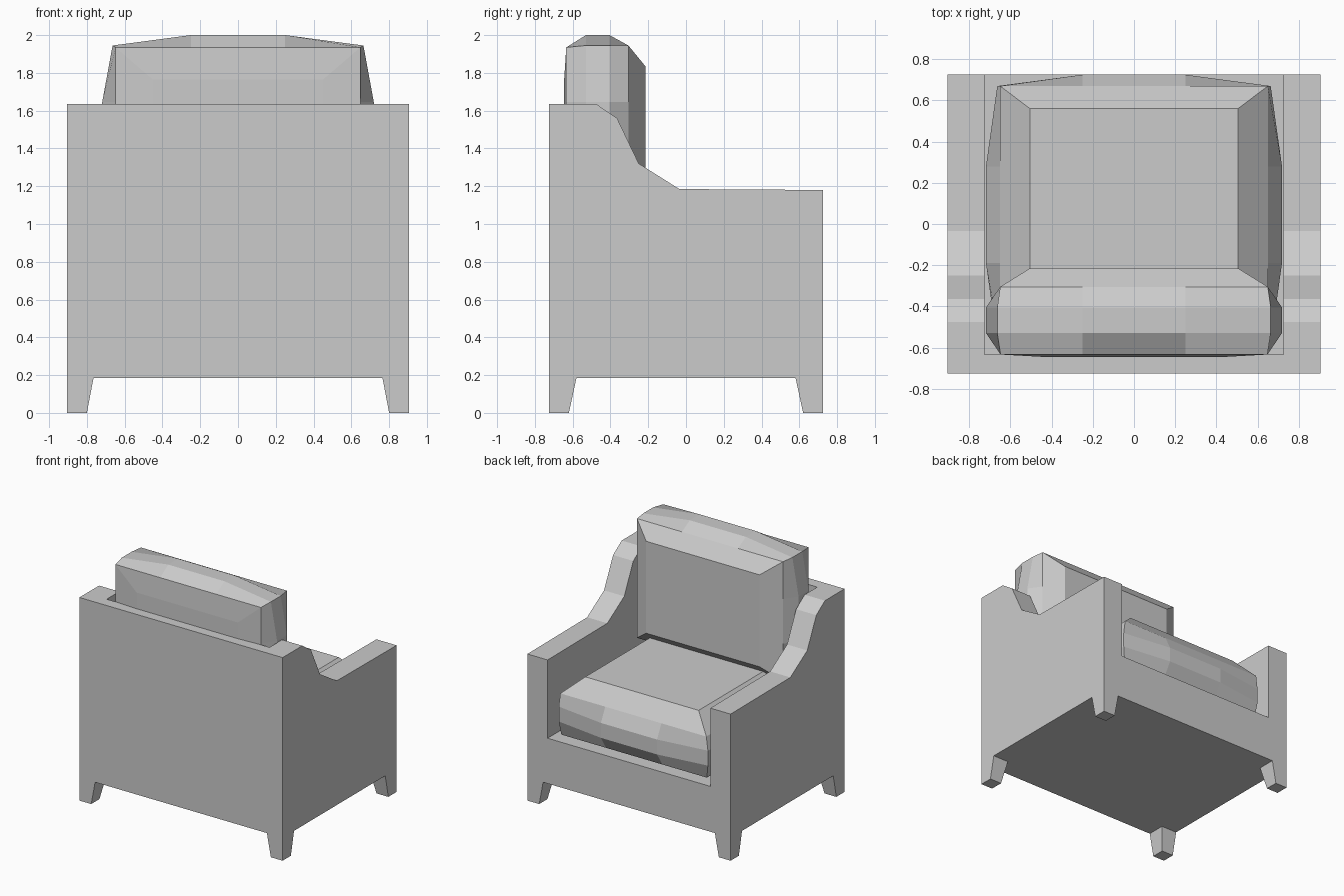
import bpy, bmesh

if "Cube" in bpy.data.objects:
    bpy.data.objects.remove(bpy.data.objects["Cube"])


def make_object(name, bm):
    bmesh.ops.recalc_face_normals(bm, faces=bm.faces)
    mesh = bpy.data.meshes.new(name)
    bm.to_mesh(mesh)
    bm.free()
    obj = bpy.data.objects.new(name, mesh)
    bpy.context.collection.objects.link(obj)
    return obj


def loft(name, rings):
    """Skin closed rings of equal size and cap both ends."""
    bm = bmesh.new()
    loops = [[bm.verts.new(p) for p in ring] for ring in rings]
    n = len(loops[0])
    for a, b in zip(loops, loops[1:]):
        for i in range(n):
            j = (i + 1) % n
            bm.faces.new((a[i], a[j], b[j], b[i]))
    bm.faces.new(loops[0])
    bm.faces.new(loops[-1])
    return make_object(name, bm)


def rect(x0, x1, y0, y1, z):
    return [(x0, y0, z), (x1, y0, z), (x1, y1, z), (x0, y1, z)]


# Frame: side profile across the full width, hollowed for the cushions
side = [(-0.725, 0.185), (-0.725, 1.635), (-0.475, 1.635), (-0.365, 1.56),
        (-0.25, 1.32), (-0.035, 1.185), (0.725, 1.18), (0.725, 0.185)]
frame = loft("frame", [[(x, y, z) for y, z in side] for x in (-0.905, 0.905)])
cutter = loft("hollow_cutter", [rect(-0.725, 0.725, -0.635, 1.0, z) for z in (0.55, 2.2)])
cutter.hide_render = True
mod = frame.modifiers.new("hollow", "BOOLEAN")
mod.operation = 'DIFFERENCE'
mod.solver = 'EXACT'
mod.object = cutter
bpy.context.view_layer.objects.active = frame
bpy.ops.object.modifier_apply(modifier=mod.name)
bpy.data.objects.remove(cutter)

# Tapered legs flush with the outer corners
for sx, side_name in ((-1, "left"), (1, "right")):
    for sy, end_name in ((-1, "back"), (1, "front")):
        loft(f"{end_name}_{side_name}_leg", [
            rect(sx * 0.905, sx * 0.80, sy * 0.725, sy * 0.62, 0.0),
            rect(sx * 0.905, sx * 0.765, sy * 0.725, sy * 0.58, 0.185)])


def pillow_ring(hu, hv, bulge, mu, mv):
    """Twelve-point rectangle whose sides bow outward between the corners."""
    u, v = hu + bulge, hv + bulge
    return [(-hu, -hv), (-mu, -v), (mu, -v), (hu, -hv), (u, -mv), (u, mv),
            (hu, hv), (mu, v), (-mu, v), (-hu, hv), (-u, mv), (-u, -mv)]


def cushion(name, half, mv, depths, place):
    """Pillow lofted from its flat back to its bevelled, inset face."""
    shapes = [(0.45, half - 0.23, 0), (0.648, half - 0.06, 0), (0.664, half - 0.05, 0.055),
              (0.664, half - 0.05, 0.055), (0.65, half - 0.05, 0), (0.505, half - 0.16, 0)]
    rings = []
    for (hu, hv, bulge), d in zip(shapes, depths):
        rings.append([place(u, v, d) for u, v in pillow_ring(hu, hv, bulge, 0.25, mv)])
    return loft(name, rings)


# Seat cushion lies flat, back cushion stands upright
cushion("seat_cushion", 0.675, 0.235, (0.55, 0.575, 0.68, 0.80, 0.91, 1.04),
        lambda u, v, d: (u, v + 0.045, d))
cushion("back_cushion", 0.53, 0.18, (-0.645, -0.634, -0.53, -0.405, -0.305, -0.215),
        lambda u, v, d: (u, d, v + 1.465))
